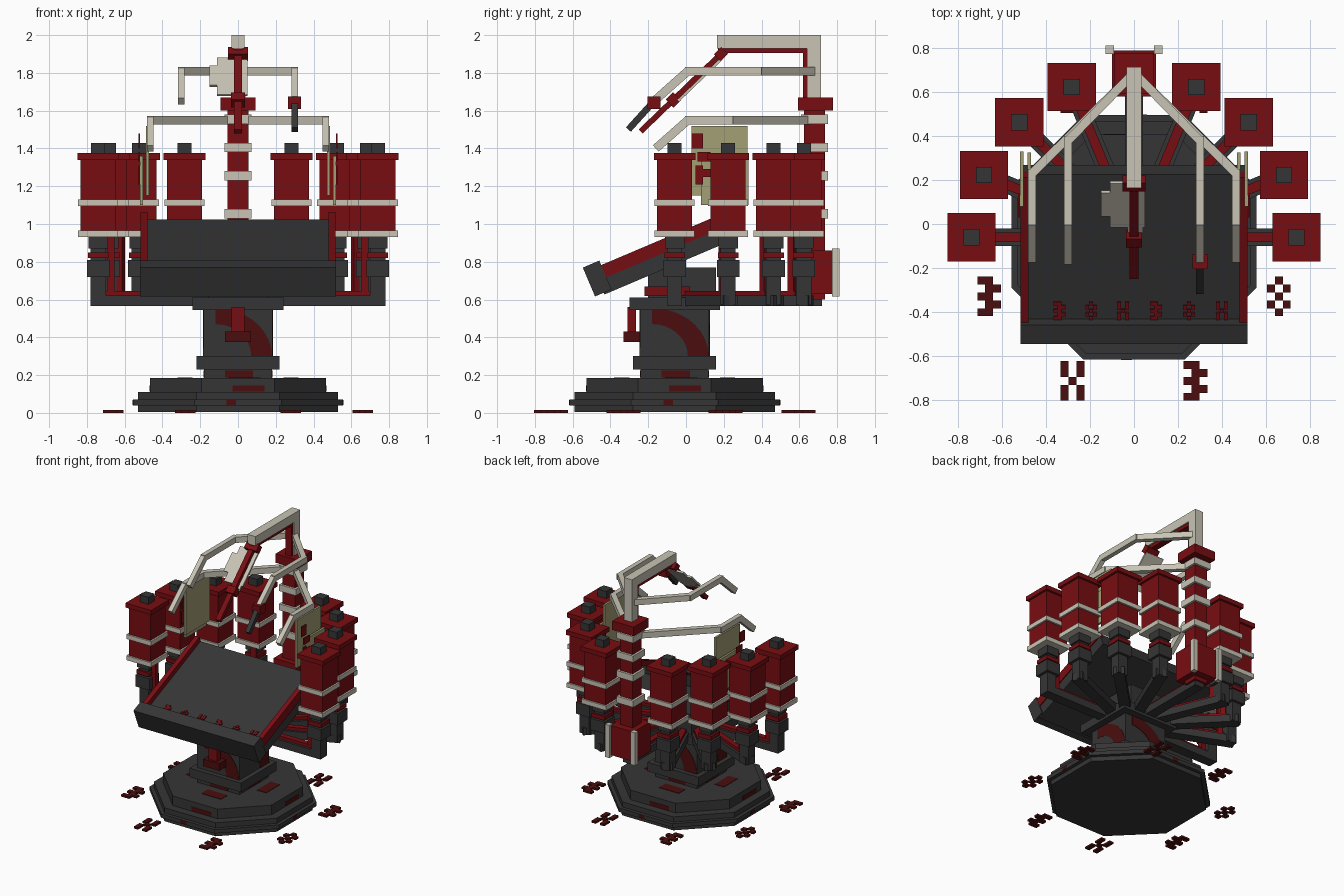
import bpy, bmesh, math
from mathutils import Matrix, Vector

cube = bpy.data.objects.get("Cube")
if cube:
    bpy.data.objects.remove(cube, do_unlink=True)


def material(name, rgb):
    m = bpy.data.materials.new(name)
    m.use_nodes = True
    m.diffuse_color = (*rgb, 1)
    bsdf = next(n for n in m.node_tree.nodes if n.type == 'BSDF_PRINCIPLED')
    bsdf.inputs["Base Color"].default_value = (*rgb, 1)
    return m


DARK = material("charcoal", (0.036, 0.036, 0.037))
RED = material("deep_red", (0.19, 0.004, 0.006))
STAIN = material("dark_red", (0.07, 0.004, 0.004))
CREAM = material("cream", (0.58, 0.55, 0.46))
OLIVE = material("pale_olive", (0.37, 0.35, 0.18))


def finish(name, bm, mat, matrix=Matrix()):
    bmesh.ops.recalc_face_normals(bm, faces=bm.faces)
    me = bpy.data.meshes.new(name)
    bm.to_mesh(me)
    bm.free()
    me.materials.append(mat)
    ob = bpy.data.objects.new(name, me)
    ob.matrix_world = matrix
    bpy.context.collection.objects.link(ob)
    return ob


def add_box(bm, lo, hi):
    c = [(a + b) / 2 for a, b in zip(lo, hi)]
    s = [b - a for a, b in zip(lo, hi)]
    bmesh.ops.create_cube(bm, size=1, matrix=Matrix.Translation(c) @ Matrix.Diagonal((*s, 1)))


def box(name, lo, hi, mat, matrix=Matrix()):
    bm = bmesh.new()
    add_box(bm, lo, hi)
    return finish(name, bm, mat, matrix)


def block(name, x, y, z0, z1, half, mat, half_y=None):
    hy = half if half_y is None else half_y
    return box(name, (x - half, y - hy, z0), (x + half, y + hy, z1), mat)


def beam(name, a, b, w, h, mat):
    a, b = Vector(a), Vector(b)
    d = b - a
    m = Matrix.Translation(a) @ d.to_track_quat('Y', 'Z').to_matrix().to_4x4()
    return box(name, (-w / 2, 0, -h / 2), (w / 2, d.length, h / 2), mat, m)


def prism(name, points, depth, mat, matrix):
    bm = bmesh.new()
    f = bm.faces.new([bm.verts.new((x, y, 0)) for x, y in points])
    r = bmesh.ops.extrude_face_region(bm, geom=[f])
    bmesh.ops.translate(bm, vec=(0, 0, depth),
                        verts=[v for v in r["geom"] if isinstance(v, bmesh.types.BMVert)])
    return finish(name, bm, mat, matrix)


def octagon(name, apothem, z0, z1):
    r = apothem / math.cos(math.pi / 8)
    pts = [(r * math.cos(math.radians(22.5 + 45 * i)),
            r * math.sin(math.radians(22.5 + 45 * i))) for i in range(8)]
    prism(name, pts, z1 - z0, DARK, Matrix.Translation((0, CY, z0)))


def pixel_mark(name, rows, cell, thick, mat, matrix):
    bm = bmesh.new()
    for j, row in enumerate(rows):
        for i, ch in enumerate(row):
            if ch == "1":
                x, y = (i - 1.5) * cell, (1.5 - j) * cell
                add_box(bm, (x, y, 0), (x + cell, y + cell, thick))
    finish(name, bm, mat, matrix)


CY = -0.06  # centre of the pedestal and the canister ring
CHECK = ["010", "101", "010", "101", "010"]
CROSS = ["101", "101", "010", "101", "101"]
ZIGZAG = ["110", "011", "110", "011", "110"]

# Stepped octagonal base and pedestal
octagon("base_disc", 0.53, 0.005, 0.11)
octagon("base_flange", 0.557, 0.04, 0.07)
octagon("base_step", 0.467, 0.11, 0.185)
block("pedestal_foot", 0, CY, 0.185, 0.235, 0.18, DARK)
block("pedestal_collar", 0, CY, 0.23, 0.30, 0.22, DARK)
block("pedestal_column", 0, CY, 0.30, 0.56, 0.183, DARK)
block("pedestal_platform", 0, CY, 0.545, 0.61, 0.24, DARK)
box("panel_support", (-0.16, -0.2, 0.61), (0.16, 0.16, 0.77), DARK)
box("support_band", (-0.19, -0.22, 0.62), (0.19, 0.02, 0.67), RED)

# Curved painted bands on the pedestal, patches on the base
arc = [math.radians(a) for a in range(0, 91, 10)]
band = [(-0.12 + 0.30 * math.cos(a), 0.30 + 0.255 * math.sin(a)) for a in arc]
band += [(-0.12 + 0.19 * math.cos(a), 0.30 + 0.17 * math.sin(a)) for a in reversed(arc)]
for i in range(4):
    spin = Matrix.Translation((0, CY, 0)) @ Matrix.Rotation(i * math.pi / 2, 4, 'Z')
    upright = Matrix.Translation((0, -0.181, 0)) @ Matrix.Rotation(math.pi / 2, 4, 'X')
    prism("pedestal_painted_band", band, 0.005, STAIN, spin @ upright)
    box("step_patch", (-0.03, -0.469, 0.112), (0.14, -0.462, 0.145), STAIN, spin)
    box("step_top_patch", (-0.05, -0.32, 0.18), (0.12, -0.24, 0.188), STAIN, spin)
    box("flange_patch", (-0.06, -0.559, 0.042), (-0.01, -0.552, 0.068), STAIN, spin)
    box("foot_patch", (-0.07, -0.183, 0.187), (0.08, -0.176, 0.225), STAIN, spin)

# Front pipe on the pedestal
box("front_pipe", (-0.035, -0.31, 0.40), (0.035, -0.265, 0.56), RED)
box("front_pipe_block", (-0.07, -0.33, 0.375), (0.07, -0.24, 0.43), STAIN)

# Radial arms carrying the canisters and the rear column
for i in range(9):
    ang = math.radians(22.5 * i)
    m = Matrix.Translation((0, CY, 0)) @ Matrix.Rotation(ang, 4, 'Z')
    box("radial_arm", (0.1, -0.04, 0.565), (0.78, 0.04, 0.622), DARK, m)
    box("arm_red_strip", (0.1, -0.022, 0.62), (0.70, 0.022, 0.645), RED, m)
    if i == 4:
        continue
    x, y = 0.74 * math.cos(ang), CY + 0.74 * math.sin(ang)
    box("inner_red_strut", (0.655, -0.02, 0.62), (0.69, 0.02, 0.93), RED, m)
    # Stem
    block("canister_stem", x, y, 0.57, 0.93, 0.04, DARK)
    block("stem_block", x, y, 0.72, 0.81, 0.06, DARK)
    block("stem_collar", x, y, 0.82, 0.85, 0.055, RED)
    block("stem_neck", x, y, 0.87, 0.93, 0.052, DARK)
    # Canister
    block("canister_body", x, y, 0.94, 1.345, 0.093, RED)
    block("canister_lower_band", x, y, 0.93, 0.965, 0.106, CREAM)
    block("canister_upper_band", x, y, 1.095, 1.13, 0.106, CREAM)
    block("canister_cap", x, y, 1.34, 1.375, 0.11, RED)
    block("canister_knob", x, y, 1.37, 1.43, 0.037, DARK)

# Rear column with bands, cap and lower box
block("rear_column", 0, 0.68, 0.60, 1.61, 0.055, RED)
for z in (1.03, 1.23, 1.38, 1.53):
    block("column_band", 0, 0.68, z, z + 0.05, 0.072, CREAM)
block("column_cap", 0, 0.685, 1.60, 1.67, 0.092, RED)
box("rear_box", (-0.1, 0.58, 0.63), (0.1, 0.79, 0.86), RED)
for s in (-1, 1):
    block("rear_box_post", s * 0.11, 0.793, 0.615, 0.87, 0.019, CREAM)

# Overhead gantry
box("gantry_post", (-0.035, 0.64, 1.67), (0.035, 0.715, 1.94), CREAM)
box("gantry_beam", (-0.035, 0.165, 1.93), (0.035, 0.715, 2.0), CREAM)
box("gantry_red_strip", (-0.025, 0.17, 1.905), (0.025, 0.64, 1.93), RED)
box("gantry_red_upright", (-0.025, 0.62, 1.67), (0.025, 0.642, 1.91), RED)

# Central tilted probe, built along a sloping axis
start, end = Vector((0, 0.19, 1.905)), Vector((0, -0.24, 1.49))
probe = Matrix.Translation(start) @ (end - start).to_track_quat('Y', 'Z').to_matrix().to_4x4()
box("probe_rod", (-0.02, 0, -0.015), (0.02, 0.597, 0.015), RED, probe)
box("probe_head", (-0.053, -0.02, -0.025), (0.053, 0.035, 0.025), RED, probe)
box("probe_collar", (-0.036, 0.33, -0.03), (0.036, 0.385, 0.03), RED, probe)
for x0, x1, y0, y1 in ((-0.05, 0.11, 0.02, 0.08), (-0.05, 0.15, 0.08, 0.23),
                       (-0.05, 0.11, 0.23, 0.30), (-0.04, 0.03, 0.30, 0.34)):
    box("probe_plate", (x0, y0, -0.028), (x1, y1, -0.014), CREAM, probe)

# Bent side arms: upper pair and lower pair
for s in (-1, 1):
    for label, x, yb, z, yt, zt in (("upper", 0.30, 0.39, 1.81, -0.17, 1.65),
                                    ("lower", 0.465, 0.24, 1.55, -0.16, 1.40)):
        beam(label + "_arm_diagonal", (0, 0.69, z), (s * x, yb - 0.01, z), 0.04, 0.045, CREAM)
        beam(label + "_arm_straight", (s * x, yb + 0.01, z), (s * x, -0.005, z), 0.036, 0.045, CREAM)
        beam(label + "_arm_tip", (s * x, 0.01, z), (s * x, yt, zt), 0.036, 0.045, CREAM)
    # Hanging plates beside the desk
    sx = s * 0.478
    box("inner_plate", (sx - 0.008, 0.03, 1.15), (sx + 0.008, 0.325, 1.52), OLIVE)
    sx = s * 0.512
    box("outer_plate", (sx - 0.008, 0.08, 1.10), (sx + 0.008, 0.33, 1.36), OLIVE)
    for y, z, w, h in ((0.03, 1.40, 0.06, 0.08), (0.06, 1.33, 0.07, 0.05),
                       (0.05, 1.21, 0.04, 0.10), (0.09, 1.25, 0.05, 0.04)):
        sx = s * 0.524
        box("plate_red_patch", (sx - 0.004, y, z), (sx + 0.004, y + w, z + h), RED)

# Tool on the left upper arm
block("tool_mount", 0.30, -0.17, 1.61, 1.675, 0.034, RED)
beam("tool_barrel", (0.30, -0.165, 1.655), (0.30, -0.305, 1.50), 0.034, 0.035, DARK)

# Sloping desk panel
desk = Matrix.Translation((0, 0.225, 1.025)) @ Matrix.Rotation(math.radians(23), 4, 'X')
box("desk_panel", (-0.51, -0.76, -0.11), (0.51, 0, 0), DARK, desk)
box("desk_lip", (-0.518, -0.81, -0.10), (0.518, -0.715, 0.066), DARK, desk)
for s in (-1, 1):
    a, b = sorted((s * 0.48, s * 0.517))
    box("desk_rail", (a, -0.715, -0.03), (b, 0.002, 0.04), RED, desk)
for i, x in enumerate((-0.34, -0.195, -0.05, 0.1, 0.25, 0.4)):
    pixel_mark("desk_mark", (ZIGZAG, CHECK, CROSS)[i % 3], 0.018, 0.008, RED,
               desk @ Matrix.Translation((x, -0.672, 0)))

# Floor marks around the base
for s in (-1, 1):
    for j, (x, y) in enumerate(((0.66, -0.33), (0.28, -0.715), (0.66, 0.21), (0.28, 0.595))):
        rows = (CHECK, ZIGZAG, ZIGZAG, CROSS)[j] if s > 0 else (ZIGZAG, CROSS, CHECK, ZIGZAG)[j]
        pixel_mark("floor_mark", rows, 0.036, 0.015, STAIN, Matrix.Translation((s * x, y, 0)))
